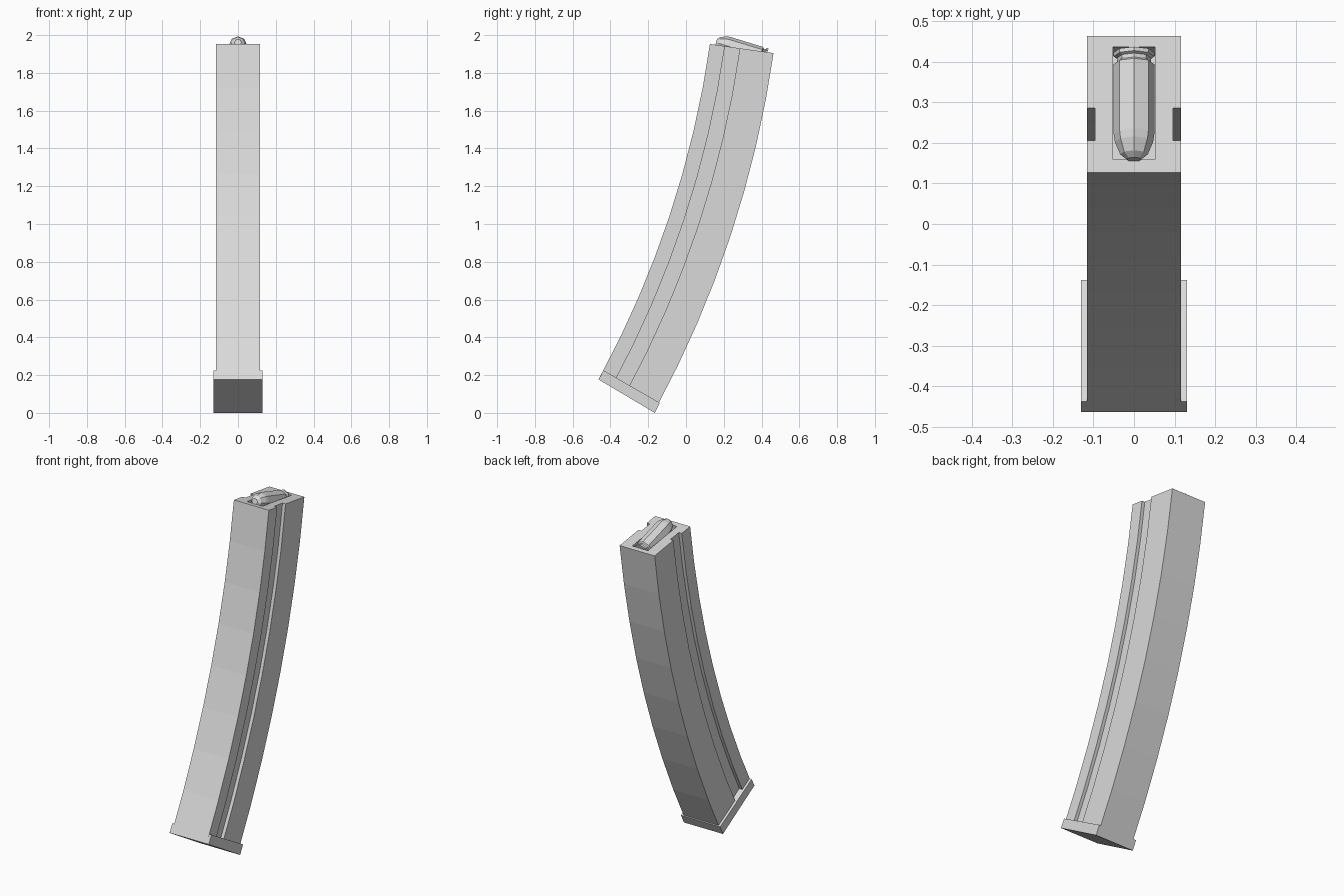
import bpy
import bmesh
import math
from mathutils import Vector

cube = bpy.data.objects.get("Cube")
if cube:
    bpy.data.objects.remove(cube, do_unlink=True)

grey = bpy.data.materials.new("light grey")
grey.use_nodes = True
grey.diffuse_color = (0.7, 0.7, 0.7, 1)
grey.node_tree.nodes["Principled BSDF"].inputs["Base Color"].default_value = (0.7, 0.7, 0.7, 1)

# Curvature of the magazine: every edge is an arc about this point in the YZ plane
CENTRE_Y, CENTRE_Z = -5.09, 2.70
INNER, OUTER = 5.27, 5.61
TOP, BOTTOM = math.radians(-8.15), math.radians(-28.5)
HALF = 0.116


def on_arc(x, radius, angle):
    return Vector((x, CENTRE_Y + radius * math.cos(angle), CENTRE_Z + radius * math.sin(angle)))


def loft(name, rings):
    """Skin a list of matching closed rings and cap both ends."""
    bm = bmesh.new()
    loops = [[bm.verts.new(p) for p in ring] for ring in rings]
    n = len(loops[0])
    for a, b in zip(loops, loops[1:]):
        for i in range(n):
            j = (i + 1) % n
            bm.faces.new((a[i], a[j], b[j], b[i]))
    bm.faces.new(loops[0][::-1])
    bm.faces.new(loops[-1])
    bmesh.ops.recalc_face_normals(bm, faces=bm.faces[:])
    mesh = bpy.data.meshes.new(name)
    bm.to_mesh(mesh)
    bm.free()
    mesh.materials.append(grey)
    obj = bpy.data.objects.new(name, mesh)
    bpy.context.collection.objects.link(obj)
    return obj


# Curved body with a shallow guide groove along each side
side = [(HALF, INNER), (HALF, 5.35), (HALF - 0.02, 5.35),
        (HALF - 0.02, 5.43), (HALF, 5.43), (HALF, OUTER)]
section = side + [(-x, r) for x, r in reversed(side)]
SEGMENTS = 8
angles = [BOTTOM + (TOP - BOTTOM) * i / SEGMENTS for i in range(SEGMENTS + 1)]
body = loft("magazine_body", [[on_arc(x, r, a) for x, r in section] for a in angles])

# Feed opening sunk into the top
opening = [(0.052, 5.303), (0.052, 5.583), (-0.052, 5.583), (-0.052, 5.303)]
cutter = loft("feed_opening_cutter",
              [[on_arc(x, r, TOP + t) for x, r in opening] for t in (-0.025, 0.01)])
cutter.hide_render = True
cut = body.modifiers.new("feed_opening", "BOOLEAN")
cut.operation = "DIFFERENCE"
cut.solver = "EXACT"
cut.object = cutter
bpy.context.view_layer.update()
result = bpy.data.meshes.new_from_object(body.evaluated_get(bpy.context.evaluated_depsgraph_get()))
body.modifiers.clear()
body.data = result
bpy.data.objects.remove(cutter, do_unlink=True)

# Base plate, a tilted slab wider than the body
plate_profile = [(-0.463, 0.177), (-0.437, 0.225), (-0.138, 0.053), (-0.165, 0.0)]
loft("base_plate", [[Vector((x, y, z)) for y, z in plate_profile] for x in (-0.13, 0.13)])

# Eight-sided round resting in the opening, nose to the front
tilt = math.radians(-17)
along = Vector((0, math.cos(tilt), math.sin(tilt)))
up = Vector((0, -math.sin(tilt), math.cos(tilt)))
origin = Vector((0, 0.202, 1.948))
profile = [(-0.045, 0.018), (-0.032, 0.034), (0.0, 0.047), (0.02, 0.05),
           (0.2, 0.05), (0.206, 0.042), (0.216, 0.042), (0.22, 0.05), (0.23, 0.05)]
rings = []
for s, radius in profile:
    turn = [math.tau * i / 8 for i in range(8)]
    rings.append([origin + along * s + up * radius * math.cos(t)
                  + Vector((radius * math.sin(t), 0, 0)) for t in turn])
loft("top_round", rings)
